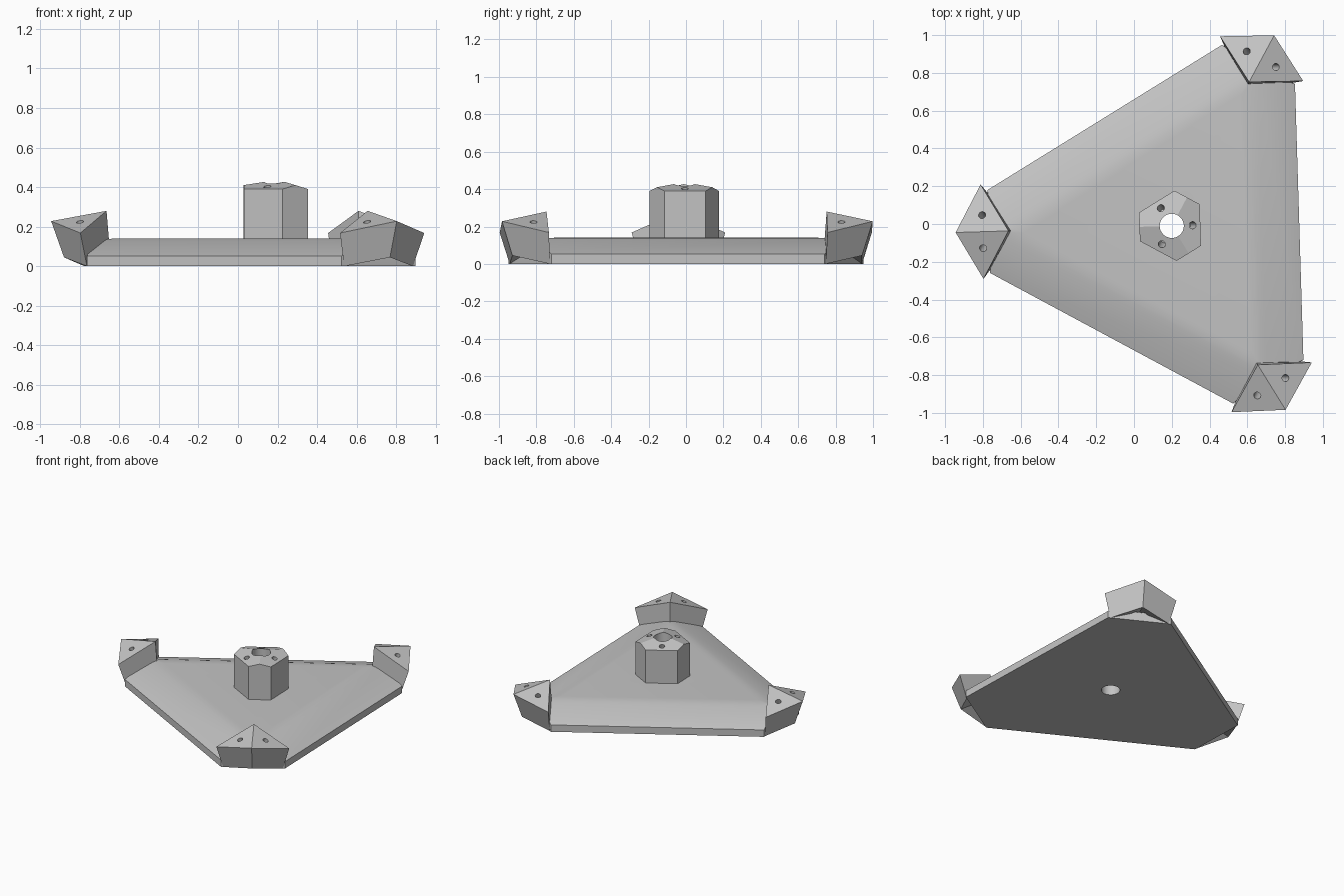
import bpy
import bmesh
from math import radians, sin, cos
from mathutils import Matrix, Vector

if "Cube" in bpy.data.objects:
    bpy.data.objects.remove(bpy.data.objects["Cube"], do_unlink=True)

CENTRE = Vector((0.2, -0.01, 0))
TURNS = [("left_tip", 181.75), ("front_tip", 301.75), ("back_tip", 61.75)]

grey = bpy.data.materials.new("plain grey")
grey.use_nodes = True
grey.diffuse_color = (0.55, 0.55, 0.55, 1)
grey.node_tree.nodes["Principled BSDF"].inputs["Base Color"].default_value = grey.diffuse_color


def placed(angle):
    return Matrix.Translation(CENTRE) @ Matrix.Rotation(radians(angle), 4, "Z")


def finish(bm, name, angle):
    bmesh.ops.recalc_face_normals(bm, faces=bm.faces)
    bmesh.ops.transform(bm, matrix=placed(angle), verts=bm.verts)
    mesh = bpy.data.meshes.new(name)
    bm.to_mesh(mesh)
    bm.free()
    mesh.materials.append(grey)
    obj = bpy.data.objects.new(name, mesh)
    bpy.context.collection.objects.link(obj)
    return obj


def activate(obj):
    bpy.ops.object.select_all(action="DESELECT")
    obj.select_set(True)
    bpy.context.view_layer.objects.active = obj


def drill(obj, angle, point, axis, radius, depth, sides=24):
    """Cut a round hole centred on a local point, along a local axis."""
    bm = bmesh.new()
    tilt = Vector(axis).to_track_quat("Z", "Y").to_matrix().to_4x4()
    bmesh.ops.create_cone(bm, cap_ends=True, segments=sides, radius1=radius,
                          radius2=radius, depth=depth,
                          matrix=Matrix.Translation(point) @ tilt)
    cutter = finish(bm, "hole_cutter", angle)
    cutter.hide_render = True
    mod = obj.modifiers.new("hole", "BOOLEAN")
    mod.operation = "DIFFERENCE"
    mod.solver = "EXACT"
    mod.object = cutter
    activate(obj)
    bpy.ops.object.modifier_apply(modifier=mod.name)
    bpy.data.objects.remove(cutter, do_unlink=True)


def smooth(obj):
    activate(obj)
    bpy.ops.object.shade_smooth_by_angle(angle=radians(25))


# Base plate: stacked triangles with clipped corners, softly sloped shoulders
def clipped_triangle(bm, apothem, reach, z):
    half = (apothem - reach / 2) / sin(radians(60))
    ring = []
    for turn in (0, 120, 240):
        spin = Matrix.Rotation(radians(turn), 4, "Z")
        ring += [bm.verts.new(spin @ Vector((reach, side * half, z))) for side in (-1, 1)]
    return ring


bm = bmesh.new()
levels = [(0.675, 0.97, 0), (0.675, 0.97, 0.052), (0.48, 0.94, 0.126),
          (0.455, 0.89, 0.134), (0.43, 0.84, 0.139), (0.40, 0.78, 0.141)]
rings = [clipped_triangle(bm, *level) for level in levels]
bm.faces.new(rings[0])
bm.faces.new(rings[-1])
for low, high in zip(rings, rings[1:]):
    for i in range(6):
        j = (i + 1) % 6
        bm.faces.new((low[i], low[j], high[j], high[i]))
plate = finish(bm, "base_plate", 61.75)
drill(plate, 0, (0, 0, 0.1), (0, 0, 1), 0.064, 0.5, 32)
smooth(plate)

# Hub: six-sided post with a shallow three-sided roof
bm = bmesh.new()
for turn in (0, 120, 240):
    for off in (-24, 24):
        a = radians(turn + off)
        for z in (0.1, 0.39):
            bm.verts.new((0.187 * cos(a), 0.187 * sin(a), z))
    a = radians(turn)
    bm.verts.new((0.171 * cos(a), 0.171 * sin(a), 0.41))
bm.verts.new((0, 0, 0.437))
bmesh.ops.convex_hull(bm, input=bm.verts)
bmesh.ops.dissolve_limit(bm, angle_limit=radians(3), verts=bm.verts, edges=bm.edges)
hub = finish(bm, "hub", 61.75)
drill(hub, 0, (0, 0, 0.25), (0, 0, 1), 0.064, 0.6, 32)
for turn in (1.75, 121.75, 241.75):
    drill(hub, turn, (0.11, 0, 0.4), (0.3, 0, 1), 0.019, 0.2)
smooth(hub)

# Tip blocks: wedge with a ridged roof and a matching hollow underneath
TOP = [(0.865, 0, 0.28), (1.005, -0.25, 0.168), (1.145, 0, 0.228), (1.005, 0.25, 0.168)]
BOTTOM = [(0.85, 0, 0.10), (0.97, -0.205, 0), (1.08, 0, 0.045), (0.97, 0.205, 0)]
for name, angle in TURNS:
    bm = bmesh.new()
    top = [bm.verts.new(p) for p in TOP]
    low = [bm.verts.new(p) for p in BOTTOM]
    for ring in (top, low):
        bm.faces.new((ring[0], ring[1], ring[2]))
        bm.faces.new((ring[0], ring[2], ring[3]))
    for i in range(4):
        j = (i + 1) % 4
        bm.faces.new((top[i], top[j], low[j], low[i]))
    block = finish(bm, name, angle)
    for side in (-1, 1):
        drill(block, angle, (0.985, side * 0.06, 0.14), (0.2, side * 0.33, 1), 0.019, 0.5)
    smooth(block)
